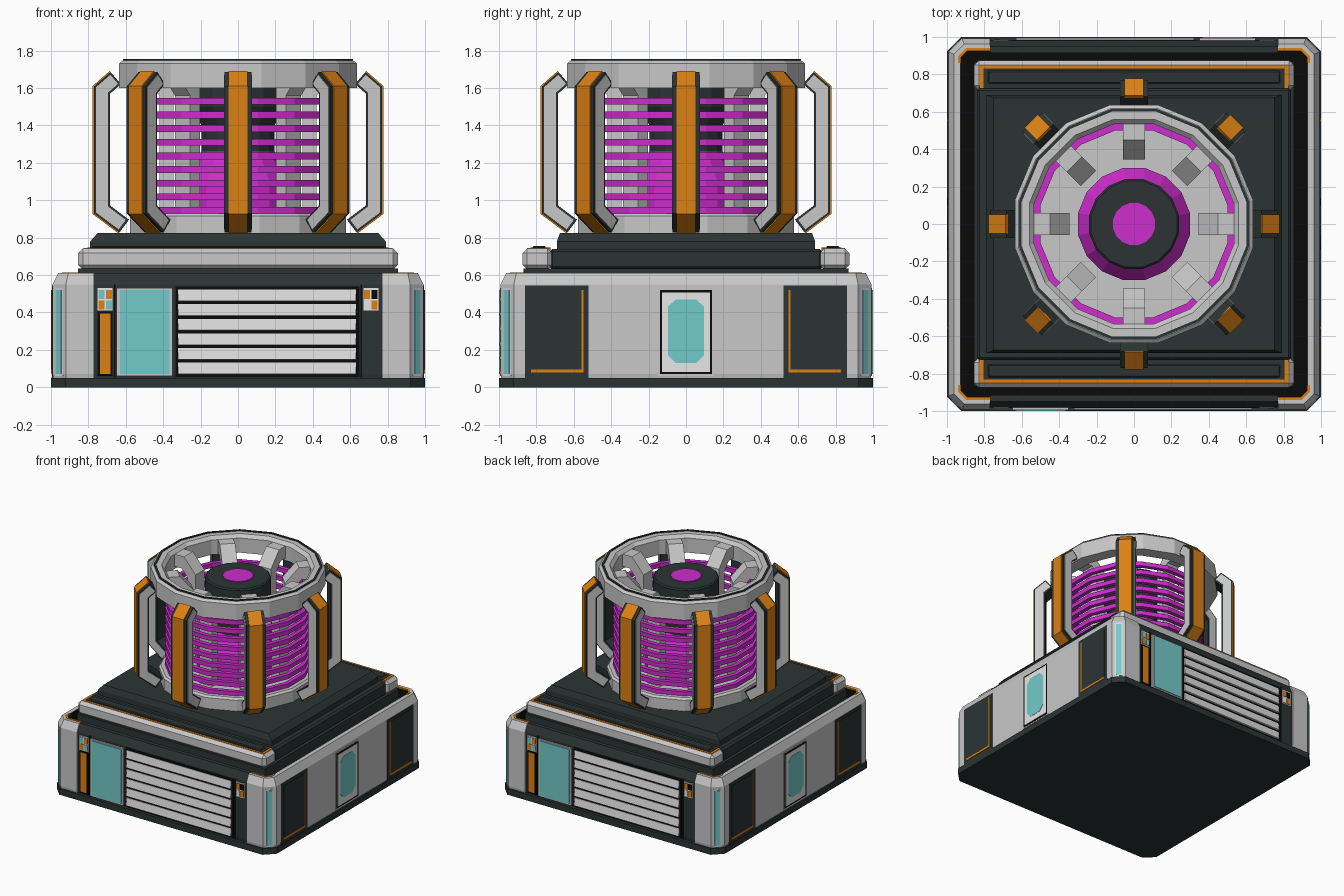
import bpy, bmesh, math
from mathutils import Matrix, Vector

cube = bpy.data.objects.get("Cube")
if cube:
    bpy.data.objects.remove(cube, do_unlink=True)


def material(name, r, g, b):
    m = bpy.data.materials.new(name)
    m.use_nodes = True
    m.diffuse_color = (r, g, b, 1)
    m.node_tree.nodes["Principled BSDF"].inputs["Base Color"].default_value = (r, g, b, 1)
    return m


LIGHT = material("light grey", .58, .58, .58)
PALE = material("pale grey", .72, .72, .72)
DARK = material("dark slate", .025, .034, .034)
BLACK = material("black", .003, .003, .003)
ORANGE = material("orange", .72, .22, .007)
MAGENTA = material("magenta", .61, .026, .61)
TEAL = material("teal", .17, .6, .6)
WHITE = material("white", 1, 1, 1)

ONE = (0,)
TWO = (0, math.pi)
FOUR = [math.pi / 2 * k for k in range(4)]
EIGHT = [math.pi / 4 * k for k in range(8)]


def loft(name, loops, mat, turns=ONE, ring=False):
    """Skin matching loops; cap the ends, or join them when ring is set."""
    bm = bmesh.new()
    for a in turns:
        rot = Matrix.Rotation(a, 3, 'Z')
        rows = [[bm.verts.new(rot @ Vector(p)) for p in loop] for loop in loops]
        pairs = list(zip(rows, rows[1:]))
        if ring:
            pairs.append((rows[-1], rows[0]))
        else:
            bm.faces.new(rows[0])
            bm.faces.new(rows[-1])
        for lo, hi in pairs:
            for i in range(len(lo)):
                j = (i + 1) % len(lo)
                bm.faces.new((lo[i], lo[j], hi[j], hi[i]))
    bmesh.ops.recalc_face_normals(bm, faces=bm.faces)
    me = bpy.data.meshes.new(name)
    bm.to_mesh(me)
    bm.free()
    me.materials.append(mat)
    ob = bpy.data.objects.new(name, me)
    bpy.context.collection.objects.link(ob)
    return ob


def box(name, x, y, z, mat, turns=ONE, bevel=0):
    loops = [[(x[0], y[0], h), (x[1], y[0], h), (x[1], y[1], h), (x[0], y[1], h)] for h in z]
    ob = loft(name, loops, mat, turns)
    if bevel:
        mod = ob.modifiers.new("Bevel", 'BEVEL')
        mod.width = bevel
        mod.segments = 1
    return ob


def lathe(name, profile, mat, n=16, ring=False):
    loops = [[(r * math.cos(math.tau * (k + .5) / n), r * math.sin(math.tau * (k + .5) / n), z)
              for k in range(n)] for r, z in profile]
    return loft(name, loops, mat, ONE, ring)


def upright(name, outline, half, mat, turns):
    """Extrude an x-z outline sideways to both sides of y = 0."""
    return loft(name, [[(x, s, z) for x, z in outline] for s in (-half, half)], mat, turns)


def band(path, lo, hi):
    """Outline between two mitred offsets of an x-z path."""
    pts = [Vector(p) for p in path]
    dirs = [(b - a).normalized() for a, b in zip(pts, pts[1:])]
    nrm = [Vector((d.y, -d.x)) for d in dirs]
    out = []
    for i in range(len(pts)):
        a, b = nrm[max(i - 1, 0)], nrm[min(i, len(nrm) - 1)]
        out.append((a + b) / (1 + a.dot(b)))
    return ([tuple(p + m * lo) for p, m in zip(pts, out)] +
            [tuple(p + m * hi) for p, m in zip(pts, out)][::-1])


# Outer wall: one quarter as corner points with their inward directions
W = .992
QUARTER = [(W, .86, 1, 0), (W, .92, 1, .41), (.92, W, .41, 1), (.77, W, 0, 1)]
RECESS = (.77, .98, 0, 1)


def wall_loop(d, z):
    q = [(x - d * i, y - d * j) for x, y, i, j in QUARTER + [RECESS]]
    quarters = [q, [(-x, y) for x, y in q[::-1]], [(-x, -y) for x, y in q], [(x, -y) for x, y in q[::-1]]]
    return [(x, y, z) for part in quarters for x, y in part]


loft("base_slab", [[(x, y, z) for x, y, h in wall_loop(-.008, 0) if abs(abs(x) - .77) > .01]
                   for z in (0, .05)], DARK)
wall = loft("outer_wall", [wall_loop(.004, .05), wall_loop(0, .07), wall_loop(0, .55),
                           wall_loop(.03, .61), wall_loop(.065, .61), wall_loop(.065, .42)], LIGHT)
wall.data.materials.append(DARK)
wall.data.materials.append(BLACK)
for f in wall.data.polygons:
    c = f.center
    if abs(c.x) < .1 and abs(c.y) > .8:
        f.material_index = 1
    elif c.z < .56 and max(abs(c.x), abs(c.y)) < .94:
        f.material_index = 2

# Orange edging on the corner posts
edge = [(x - d * i, y - d * j) for d, row in ((.052, QUARTER), (.068, QUARTER[::-1])) for x, y, i, j in row]
loops = [[(x, y, z) for x, y in edge] for z in (.605, .614)]
loft("corner_edging", loops, ORANGE, TWO)
loft("corner_edging_mirrored", [[(-x, y, z) for x, y, z in loop] for loop in loops], ORANGE, TWO)
box("corner_light_frame", (1.34, 1.355), (-.03, .03), (.06, .53), PALE, [a + math.pi / 4 for a in FOUR])
box("corner_light", (1.34, 1.359), (-.022, .022), (.07, .52), TEAL, [a + math.pi / 4 for a in FOUR])

# Front and back panels
box("teal_panel_frame", (-.65, -.35), (-.994, -.97), (.06, .53), LIGHT, TWO)
box("teal_panel", (-.63, -.365), (-1, -.97), (.07, .52), TEAL, TWO)
box("louver_back", (-.335, .65), (-.984, -.97), (.055, .54), BLACK, TWO)
for i in range(6):
    z = .068 + i * .078
    section = [(-.97, z), (-.998, z + .003), (-.988, z + .064), (-.97, z + .064)]
    loft("louver_slat", [[(x, y, h) for y, h in section] for x in (-.32, .63)], PALE, TWO)
box("orange_gauge_frame", (-.75, -.67), (-.986, -.97), (.06, .405), BLACK, TWO)
box("orange_gauge", (-.738, -.682), (-.99, -.97), (.072, .395), ORANGE, TWO)
for side, mats in ((-.71, (ORANGE, TEAL, TEAL, ORANGE)), (.71, (WHITE, ORANGE, ORANGE, BLACK))):
    box("indicator_frame", (side - .04, side + .04), (-.986, -.97), (.41, .53), WHITE, TWO)
    for k, m in enumerate(mats):
        x, z = side - .035 + .038 * (k % 2), .417 + .056 * (k // 2)
        box("indicator_tile", (x, x + .032), (-.99, -.97), (z, z + .048), m, TWO)
for x in (-.66, .66):
    box("panel_seam", (x - .004, x + .004), (-.984, -.97), (.05, .55), BLACK, TWO)

# Side panels
for s in (-1, 1):
    def span(a, b):
        return sorted((s * a, s * b))
    box("side_panel", (.97, .995), span(.52, .86), (.05, .545), DARK, TWO)
    box("side_panel_inner", (.97, .998), span(.56, .83), (.095, .52), DARK, TWO)
    box("side_trim_upright", (.97, .999), span(.548, .558), (.08, .52), ORANGE, TWO)
    box("side_trim_foot", (.97, .999), span(.548, .83), (.078, .094), ORANGE, TWO)
box("window_frame", (.97, .994), (-.15, .15), (.06, .53), LIGHT, TWO)
box("window_border", (.97, .996), (-.14, .14), (.07, .52), BLACK, TWO)
box("window_plate", (.97, .998), (-.128, .128), (.083, .507), WHITE, TWO)
octagon = [(s * a, .3 + t * b) for s, t, pts in ((1, 1, 1), (-1, 1, -1), (-1, -1, 1), (1, -1, -1))
           for a, b in ((.096, .13), (.055, .17))[::pts]]
loft("window_glass", [[(x, y, z) for y, z in octagon] for x in (.97, 1)], TEAL, TWO)

# Inner deck
box("deck_lower", (-.855, .855), (-.87, .87), (.4, .635), DARK)
box("deck_upper", (-.84, .84), (-.73, .73), (.63, .74), DARK, bevel=.015)
box("deck_bar", (-.855, .855), (-.875, -.715), (.63, .742), LIGHT, TWO, bevel=.025)
box("deck_bar_edging", (-.825, .825), (-.85, -.725), (.73, .745), ORANGE, TWO)
box("deck_bar_inlay", (-.805, .805), (-.832, -.724), (.73, .748), DARK, TWO)
box("deck_bar_cover", (-.78, .78), (-.82, -.75), (.73, .755), DARK, TWO, bevel=.006)
loft("reactor_plinth", [[(i * (.79 - d), j * (.69 - d * .4), z) for i, j in ((1, 1), (-1, 1), (-1, -1), (1, -1))]
                        for d, z in ((0, .735), (0, .78), (.04, .825))], DARK)

# Reactor rings
lathe("lower_ring", [(.59, .82), (.59, .915), (.575, .93), (.1, .93)], LIGHT)
for i in range(9):
    z = .945 + i * .073
    lathe("coil_ring", [(.51, z - .018), (.545, z - .018), (.545, z + .018), (.51, z + .018)], MAGENTA, ring=True)
lathe("upper_ring", [(.545, 1.6), (.65, 1.6), (.65, 1.73), (.63, 1.746), (.57, 1.746), (.545, 1.72)],
      LIGHT, ring=True)
lathe("upper_ring_groove", [(.612, 1.73), (.627, 1.73), (.627, 1.754), (.612, 1.754)], DARK, ring=True)

# Core
lathe("core_base", [(.305, .92), (.305, 1.1), (.2, 1.26)], MAGENTA)
lathe("core_cap", [(.2, 1.25), (.2, 1.4), (.245, 1.5), (.245, 1.655), (.235, 1.665)], DARK)
lathe("core_eye", [(.115, 1.66), (.115, 1.67)], MAGENTA)
upright("inner_bracket", [(.57, 1.72), (.45, 1.72), (.345, 1.6), (.345, .92), (.42, .92),
                          (.42, 1.56), (.47, 1.62), (.57, 1.62)], .058, LIGHT, EIGHT)

# Outer struts
PATH = [(.61, .86), (.73, .95), (.73, 1.59), (.655, 1.655)]
INNER = [(.62, .868), (.73, .95), (.73, 1.59), (.663, 1.648)]
upright("strut_body", band(PATH, -.045, .04), .072, DARK, EIGHT)
upright("strut_side_plate", band(INNER, -.034, .03), .076, LIGHT, EIGHT)
upright("strut_face", band(PATH, .03, .047), .05, ORANGE, EIGHT)
